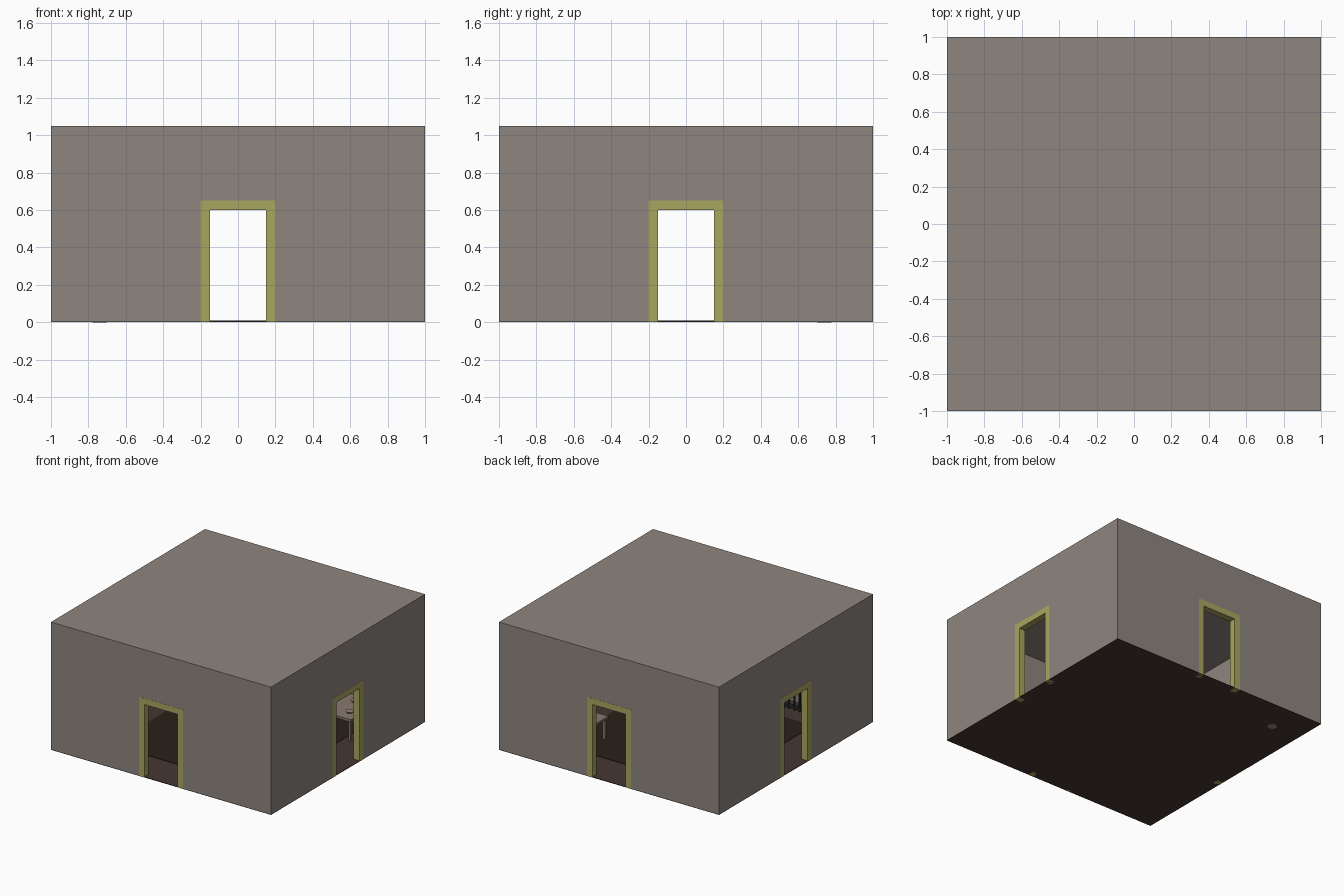
import bpy, math

if "Cube" in bpy.data.objects:
    bpy.data.objects.remove(bpy.data.objects["Cube"])

def mat(name, r, g, b):
    m = bpy.data.materials.new(name)
    m.diffuse_color = (r, g, b, 1)
    m.use_nodes = True
    m.node_tree.nodes["Principled BSDF"].inputs["Base Color"].default_value = m.diffuse_color
    return m

STONE = mat("stone", .27, .235, .21)
TRIM = mat("trim", .40, .38, .117)
WOOD = mat("dark_wood", .06, .038, .031)
CLOTH = mat("rug_cloth", .023, .014, .010)
TABLE = mat("table_wood", .25, .19, .16)
IRON = mat("iron", .02, .022, .022)

def box(name, lo, hi, m=None):
    bpy.ops.mesh.primitive_cube_add(size=1, location=[(a + b) / 2 for a, b in zip(lo, hi)])
    o = bpy.context.object
    o.name = name
    o.scale = [b - a for a, b in zip(lo, hi)]
    bpy.ops.object.transform_apply(location=False, rotation=False, scale=True)
    if m:
        o.data.materials.append(m)
    return o

def cone(name, x, y, z0, z1, r0, r1, m, sides=16):
    bpy.ops.mesh.primitive_cone_add(vertices=sides, radius1=r0, radius2=r1,
                                    depth=z1 - z0, location=(x, y, (z0 + z1) / 2))
    o = bpy.context.object
    o.name = name
    o.data.materials.append(m)
    bpy.ops.object.shade_smooth_by_angle()
    return o

# Wall and roof shell, hollowed and cut by two crossing door tunnels
shell = box("wall_shell", (-1, -1, .005), (1, 1, 1.05), STONE)
cutters = [box("room_cutter", (-.95, -.95, -1), (.95, .95, 1.0)),
           box("door_cutter_y", (-.2, -2, -.5), (.2, 2, .65)),
           box("door_cutter_x", (-2, -.2, -.5), (2, .2, .65))]
for c in cutters:
    mod = shell.modifiers.new(c.name, 'BOOLEAN')
    mod.operation = 'DIFFERENCE'
    mod.solver = 'EXACT'
    mod.object = c
bpy.context.view_layer.objects.active = shell
for mod in list(shell.modifiers):
    bpy.ops.object.modifier_apply(modifier=mod.name)
for c in cutters:
    bpy.data.objects.remove(c, do_unlink=True)

# Floor and central rug
box("floor", (-1, -1, 0), (1, 1, .005), WOOD)
box("rug", (-.68, -.68, .004), (.68, .68, .008), CLOTH)

# Door frames on all four sides: one profile, turned about the centre
profile = [(-.2, 0), (-.15, 0), (-.15, .6), (.15, .6), (.15, 0), (.2, 0), (.2, .65), (-.2, .65)]
n = len(profile)
verts = [(x, y, z) for y in (-1.001, -.945) for x, z in profile]
quads = [(0, 1, 2, 7), (2, 3, 6, 7), (3, 4, 5, 6)]
faces = quads + [tuple(i + n for i in reversed(q)) for q in quads]
faces += [(i, i + n, (i + 1) % n + n, (i + 1) % n) for i in range(n)]
frame_mesh = bpy.data.meshes.new("door_frame")
frame_mesh.from_pydata(verts, [], faces)
frame_mesh.materials.append(TRIM)
for k, side in enumerate(("front", "right", "back", "left")):
    f = bpy.data.objects.new("door_frame_" + side, frame_mesh)
    f.rotation_euler.z = k * math.pi / 2
    bpy.context.collection.objects.link(f)

# Table with small dishes in the back right corner
box("table_top", (.44, .38, .17), (.76, .76, .19), TABLE)
for x in (.46, .74):
    for y in (.40, .74):
        box("table_leg", (x - .01, y - .01, .005), (x + .01, y + .01, .17), TABLE)
for x, y in ((.52, .48), (.68, .48), (.6, .66)):
    cone("dish", x, y, .19, .205, .02, .032, STONE)

# Rack of upright bars in the front left corner
for z in (.02, .42):
    box("rack_rail", (-.8, -.845, z), (-.25, -.815, z + .02), IRON)
for i in range(12):
    x = -.79 + i * .0482
    cone("rack_bar", x, -.83, .005, .44, .008, .008, IRON, 8)

# Tall pot in the back left corner, its base showing under the floor
cone("pot", -.74, .74, -.001, .16, .037, .06, STONE, 20)
